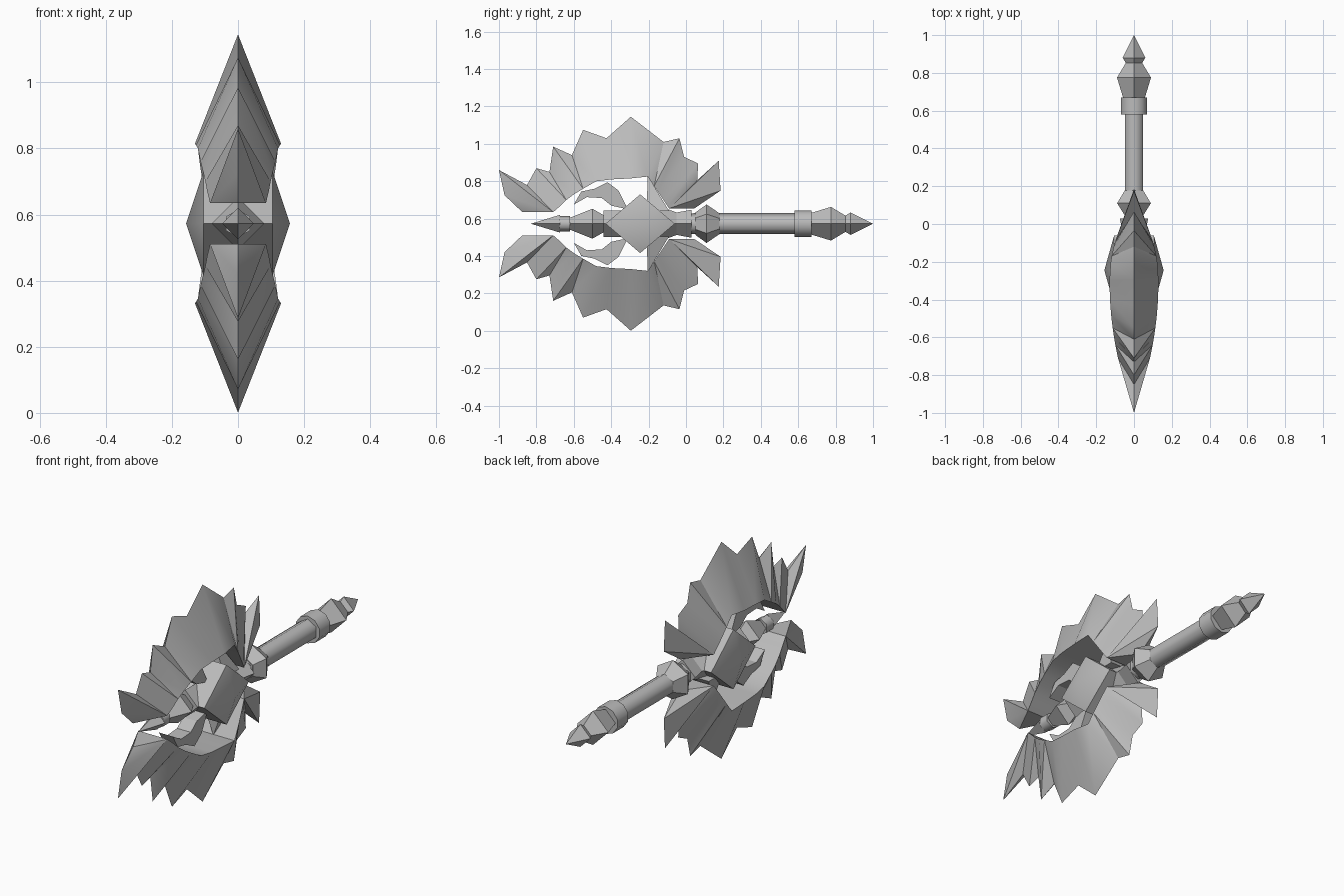
import bpy
from math import sin, cos, tau, radians

if "Cube" in bpy.data.objects:
    bpy.data.objects.remove(bpy.data.objects["Cube"])

AXIS = 0.573  # height of the handle axis

steel = bpy.data.materials.new("grey steel")
steel.use_nodes = True
GREY = (0.5, 0.5, 0.5, 1)
steel.diffuse_color = GREY
steel.node_tree.nodes["Principled BSDF"].inputs["Base Color"].default_value = GREY


def make(name, verts, faces, smooth=None):
    """Mesh object with merged points, outward normals and optional smoothing."""
    import bmesh
    mesh = bpy.data.meshes.new(name)
    mesh.from_pydata(verts, [], faces)
    bm = bmesh.new()
    bm.from_mesh(mesh)
    bmesh.ops.remove_doubles(bm, verts=bm.verts, dist=0.0005)
    bmesh.ops.recalc_face_normals(bm, faces=bm.faces)
    bm.to_mesh(mesh)
    bm.free()
    mesh.materials.append(steel)
    obj = bpy.data.objects.new(name, mesh)
    bpy.context.collection.objects.link(obj)
    if smooth:
        bpy.ops.object.select_all(action='DESELECT')
        obj.select_set(True)
        bpy.context.view_layer.objects.active = obj
        bpy.ops.object.shade_smooth_by_angle(angle=radians(smooth))
    return obj


def lathe(name, profile, sides, smooth=None):
    """Turned part along y from (y, radius) pairs, with a corner facing up."""
    verts = [(r * sin(tau * i / sides), y, AXIS + r * cos(tau * i / sides))
             for y, r in profile for i in range(sides)]
    faces = []
    for k in range(len(profile) - 1):
        for i in range(sides):
            j = (i + 1) % sides
            a, b = k * sides, (k + 1) * sides
            faces.append((a + i, a + j, b + j, b + i))
    for start, (y, r) in ((0, profile[0]), (len(verts) - sides, profile[-1])):
        if r > 0.001:
            faces.append(tuple(range(start, start + sides)))
    return make(name, verts, faces, smooth)


def flip(verts, side):
    """Mirror points below the handle axis when side is -1."""
    return [(x, y, AXIS + side * (z - AXIS)) for x, y, z in verts]


# Handle, front to back
lathe("front_spike", [(-.83, 0), (-.675, .047), (-.675, .03)], 4)
lathe("front_spike_collar", [(-.675, .042), (-.62, .042)], 6, 65)
lathe("front_neck", [(-.62, .032), (-.5, .08), (-.43, .04)], 4)
lathe("front_block", [(-.44, .072), (-.3, .072)], 4)
lathe("rear_spool", [(-.2, .1), (-.13, .09), (-.05, .06), (.03, .075)], 4)
lathe("guard_collar", [(.03, .055), (.06, .055)], 6, 65)
lathe("guard_knob", [(.05, .06), (.11, .103), (.18, .055)], 6)
lathe("grip", [(.04, .056), (.6, .056)], 6, 65)
lathe("grip_collar", [(.58, .072), (.67, .072)], 10, 40)
lathe("pommel", [(.67, .058), (.775, .09), (.855, .042)], 4)
lathe("pommel_spike", [(.85, .042), (.88, .06), (1, 0)], 4)

# Diamond head block: a square prism on its corner with shallow pyramid caps
ring = [(-.43, 0), (-.245, .157), (-.06, 0), (-.245, -.157)]
verts = [(x, y, AXIS + z) for x in (-.105, .105) for y, z in ring]
verts += [(-.157, -.245, AXIS), (.157, -.245, AXIS)]
faces = []
for i in range(4):
    j = (i + 1) % 4
    faces += [(i, j, j + 4, i + 4), (i, j, 8), (i + 4, j + 4, 9)]
make("diamond_block", verts, faces, 40)

# Jagged blade: cutting-edge y, z matched with inner-rim y, z
BLADE = [
    (-.875, .635, -.71, .635), (-.97, .725, -.71, .635),
    (-1, .86, -.71, .635), (-.85, .78, -.71, .635),
    (-.80, .87, -.67, .67), (-.73, .85, -.64, .70),
    (-.71, .985, -.60, .73), (-.61, .94, -.55, .76),
    (-.55, 1.075, -.48, .80), (-.425, 1.03, -.4, .81),
    (-.295, 1.145, -.3, .815), (-.12, 1.01, -.205, .825),
    (-.035, 1.03, -.17, .775), (-.01, .93, -.15, .745),
    (.065, .895, -.12, .70), (.06, .805, -.1, .67),
    (.175, .91, -.09, .655), (.185, .75, -.09, .655),
    (.045, .655, -.09, .655)]


def rim_width(y):
    d = y + .3
    return .13 - (.27 if d < 0 else .7) * d * d


# Horn and spike outlines joining the head block to the blades
HORN = [(-.31, .65), (-.36, .75), (-.42, .795), (-.49, .76), (-.56, .745),
        (-.6, .675), (-.53, .715), (-.45, .71), (-.40, .67)]

for side, label in ((1, "upper"), (-1, "lower")):
    verts, faces = [], []
    for oy, oz, iy, iz in BLADE:
        w = rim_width(iy)
        verts += [(0, oy, oz), (w, iy, iz), (-w, iy, iz)]
    for k in range(len(BLADE) - 1):
        a, b = 3 * k, 3 * k + 3
        same_rim = BLADE[k][2:] == BLADE[k + 1][2:]
        for s in (1, 2):
            if same_rim:
                faces.append((a, b, a + s))
            else:
                faces += [(a, b, b + s), (a, b + s, a + s)]
        if not same_rim:
            faces.append((a + 1, b + 1, b + 2, a + 2))
    end = len(verts) - 3
    faces += [(0, 1, 2), (end, end + 1, end + 2)]
    make(label + "_blade", flip(verts, side), faces, 35)

    n = len(HORN)
    verts = [(x, y, z) for x in (-.04, .04) for y, z in HORN]
    faces = [tuple(range(n)), tuple(range(n, 2 * n))]
    faces += [(i, (i + 1) % n, (i + 1) % n + n, i + n) for i in range(n)]
    make(label + "_horn", flip(verts, side), faces)

    verts = [(-.07, -.21, .64), (.07, -.21, .64), (.07, -.09, .64),
             (-.07, -.09, .64), (0, -.205, .83)]
    faces = [(0, 1, 2, 3)] + [(i, (i + 1) % 4, 4) for i in range(4)]
    make(label + "_spike", flip(verts, side), faces)
